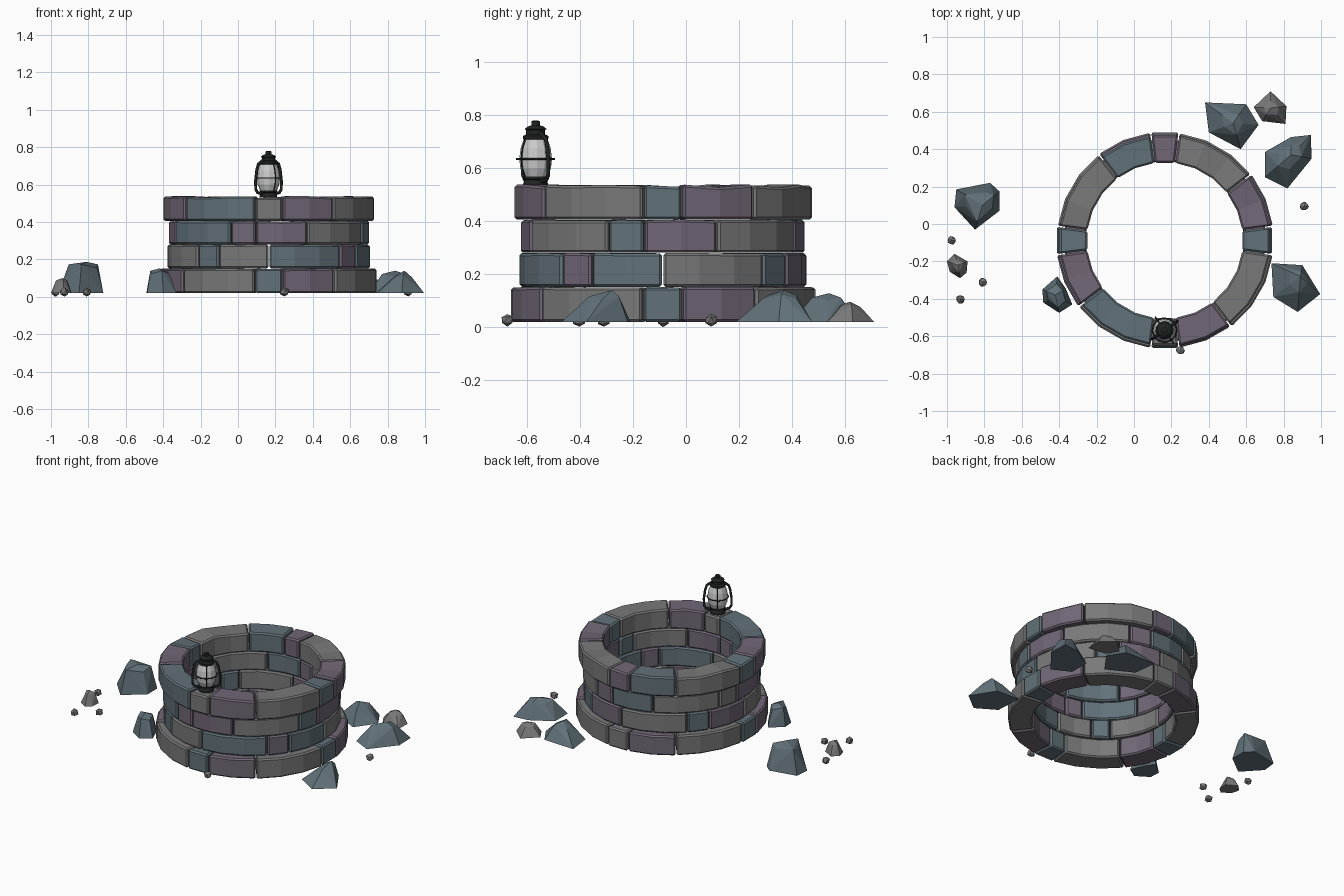
import bpy, bmesh, math, random
from mathutils import Vector, Matrix

if "Cube" in bpy.data.objects:
    bpy.data.objects.remove(bpy.data.objects["Cube"])

random.seed(4)
CX, CY, GROUND = 0.165, -0.088, 0.02


def material(name, rgb):
    m = bpy.data.materials.new(name)
    m.diffuse_color = (*rgb, 1)
    m.use_nodes = True
    m.node_tree.nodes["Principled BSDF"].inputs["Base Color"].default_value = m.diffuse_color
    return m


MATS = {'G': material('grey_stone', (0.19, 0.19, 0.19)),
        'T': material('teal_stone', (0.12, 0.165, 0.19)),
        'P': material('purple_stone', (0.165, 0.135, 0.18)),
        'M': material('dark_metal', (0.015, 0.017, 0.017)),
        'L': material('lamp_glass', (0.6, 0.6, 0.6))}


def finish(name, bm, mat):
    bmesh.ops.recalc_face_normals(bm, faces=bm.faces)
    me = bpy.data.meshes.new(name)
    bm.to_mesh(me)
    bm.free()
    ob = bpy.data.objects.new(name, me)
    bpy.context.collection.objects.link(ob)
    me.materials.append(MATS[mat])
    return ob


# Well stones: curved blocks spanning 1, 2 or 3 steps of 15 degrees
def stone(name, start, steps, r_in, r_out, z0, z1, wave, mat):
    bm = bmesh.new()
    rings = []
    r_out += random.uniform(-0.003, 0.003)
    for i in range(steps + 1):
        a = start + 15 * i
        a += 0.35 if i == 0 else (-0.35 if i == steps else 0)
        c, s = math.cos(math.radians(a)), math.sin(math.radians(a))
        top = z1 + random.uniform(-wave, wave)
        rings.append([bm.verts.new((CX + r * c, CY + r * s, z)) for r, z in
                      ((r_in, z0), (r_out, z0), (r_out, top), (r_in, top))])
    for p, q in zip(rings, rings[1:]):
        for k in range(4):
            j = (k + 1) % 4
            bm.faces.new((p[k], p[j], q[j], q[k]))
    bm.faces.new(rings[0])
    bm.faces.new(rings[-1])
    ob = finish(name, bm, mat)
    b = ob.modifiers.new('chamfer', 'BEVEL')
    b.width, b.segments = 0.009, 1
    b.limit_method, b.angle_limit = 'ANGLE', math.radians(40)


COURSES = [  # start angle, inner radius, outer radius, bottom, top, wave, colours
    (-97.5, 0.435, 0.580, 0.020, 0.150, 0.002, 'TPGTPGGPGTPG'),
    (-135.0, 0.425, 0.541, 0.152, 0.279, 0.002, 'TGTPTGTPGTPG'),
    (-112.5, 0.425, 0.541, 0.281, 0.404, 0.002, 'PPGTPGPTGGPT'),
    (-97.5, 0.418, 0.565, 0.406, 0.533, 0.006, 'GPGTPGPTGTPT')]
for n, (angle, ri, ro, z0, z1, wave, colours) in enumerate(COURSES):
    for k, col in enumerate(colours):
        steps = k % 3 + 1
        stone(f'well_stone_{n}_{k}', angle, steps, ri, ro, z0, z1, wave, col)
        angle += 15 * steps


# Boulders: ground outline, narrower shoulder and peak wrapped in a hull
def rock(name, mat, outline, peak, inset, shoulder):
    bm = bmesh.new()
    px, py, pz = peak
    bm.verts.new(peak)
    for i, (x, y) in enumerate(outline):
        bm.verts.new((x, y, GROUND))
        f = inset * (1 if i % 2 else 0.85)
        h = GROUND + (pz - GROUND) * shoulder * (1 if i % 2 else 0.88)
        bm.verts.new((px + (x - px) * f, py + (y - py) * f, h))
    res = bmesh.ops.convex_hull(bm, input=bm.verts[:])
    loose = [v for v in bm.verts if not v.link_faces]
    bmesh.ops.delete(bm, geom=loose, context='VERTS')
    finish(name, bm, mat)


rock('boulder_back', 'T', [(.38, .65), (.60, .64), (.666, .53), (.57, .40), (.40, .49)],
     (.53, .54, .128), .45, .85)
rock('boulder_back_right', 'T', [(.945, .476), (.95, .35), (.82, .19), (.70, .25), (.70, .385), (.84, .465)],
     (.84, .37, .14), .5, .85)
rock('boulder_front_right', 'T', [(.735, -.21), (.90, -.22), (.995, -.375), (.875, -.47), (.745, -.39)],
     (.89, -.28, .14), .45, .8)
rock('boulder_left', 'T', [(-.77, .22), (-.72, .175), (-.72, .07), (-.85, -.03), (-.96, .09), (-.95, .185)],
     (-.81, .10, .187), .68, .92)
rock('boulder_front_left', 'T', [(-.41, -.28), (-.365, -.345), (-.33, -.43), (-.40, -.475), (-.485, -.42), (-.49, -.35)],
     (-.42, -.38, .152), .7, .9)
rock('grey_rock_back', 'G', [(.73, .71), (.815, .63), (.81, .535), (.685, .55), (.64, .625)],
     (.73, .62, .096), .5, .85)
rock('grey_rock_left', 'G', [(-.96, -.16), (-.89, -.20), (-.895, -.26), (-.93, -.29), (-.985, -.255), (-1, -.20)],
     (-.94, -.22, .10), .55, .85)

# Pebbles
for i, (x, y) in enumerate([(-.976, -.087), (-.81, -.31), (-.928, -.403), (.248, -.675), (.91, .095)]):
    bm = bmesh.new()
    bmesh.ops.create_icosphere(bm, subdivisions=1, radius=0.026)
    for v in bm.verts:
        v.co *= random.uniform(0.85, 1.08)
    low = min(v.co.z for v in bm.verts)
    bmesh.ops.translate(bm, verts=bm.verts, vec=(x, y, 0.002 - low if i else -low))
    finish(f'pebble_{i}', bm, 'G')

# Lantern: local x runs through the side tubes
LAMP = Matrix.Translation((0.163, -0.568, 0)) @ Matrix.Rotation(math.radians(35), 4, 'Z')


def lathe(name, mat, profile, sides=12):
    bm = bmesh.new()
    rings = [[bm.verts.new((r * math.cos(2 * math.pi * k / sides), r * math.sin(2 * math.pi * k / sides), z))
              for k in range(sides)] for r, z in profile]
    for p, q in zip(rings, rings[1:]):
        for k in range(sides):
            j = (k + 1) % sides
            bm.faces.new((p[k], p[j], q[j], q[k]))
    bm.faces.new(rings[0])
    bm.faces.new(rings[-1])
    finish(name, bm, mat).matrix_world = LAMP


def tube(name, points, radius, closed=False):
    cu = bpy.data.curves.new(name, 'CURVE')
    cu.dimensions = '3D'
    cu.bevel_depth, cu.bevel_resolution, cu.use_fill_caps = radius, 1, True
    sp = cu.splines.new('POLY')
    sp.points.add(len(points) - 1)
    for p, co in zip(sp.points, points):
        p.co = (*co, 1)
    sp.use_cyclic_u = closed
    ob = bpy.data.objects.new(name, cu)
    bpy.context.collection.objects.link(ob)
    cu.materials.append(MATS['M'])
    ob.matrix_world = LAMP


lathe('lantern_base', 'M', [(.047, .53), (.047, .542), (.04, .556), (.048, .56), (.048, .568), (.03, .572)])
lathe('lantern_glass', 'L', [(.044, .566), (.058, .60), (.062, .635), (.057, .675), (.044, .715)])
lathe('lantern_cap', 'M', [(.044, .705), (.048, .712), (.048, .722), (.036, .728), (.036, .744),
                           (.042, .748), (.03, .758), (.016, .762), (.016, .777), (.010, .78)])
for side, s in (('left', -1), ('right', 1)):
    tube(f'lantern_tube_{side}', [(s * x, 0, z) for x, z in
         ((.035, .55), (.07, .556), (.083, .575), (.084, .62), (.076, .68), (.066, .71), (.03, .735))], .008)
    tube(f'guard_wire_{side}', [(0, s * y, z) for y, z in
         ((.048, .565), (.062, .60), (.066, .635), (.061, .675), (.046, .715))], .003)
    tube(f'guard_stub_{side}', [(0, s * .06, .635), (0, s * .088, .635)], .004)
tube('guard_ring', [(.066 * math.cos(k * math.pi / 6), .066 * math.sin(k * math.pi / 6), .635)
                    for k in range(12)], .0035, True)
